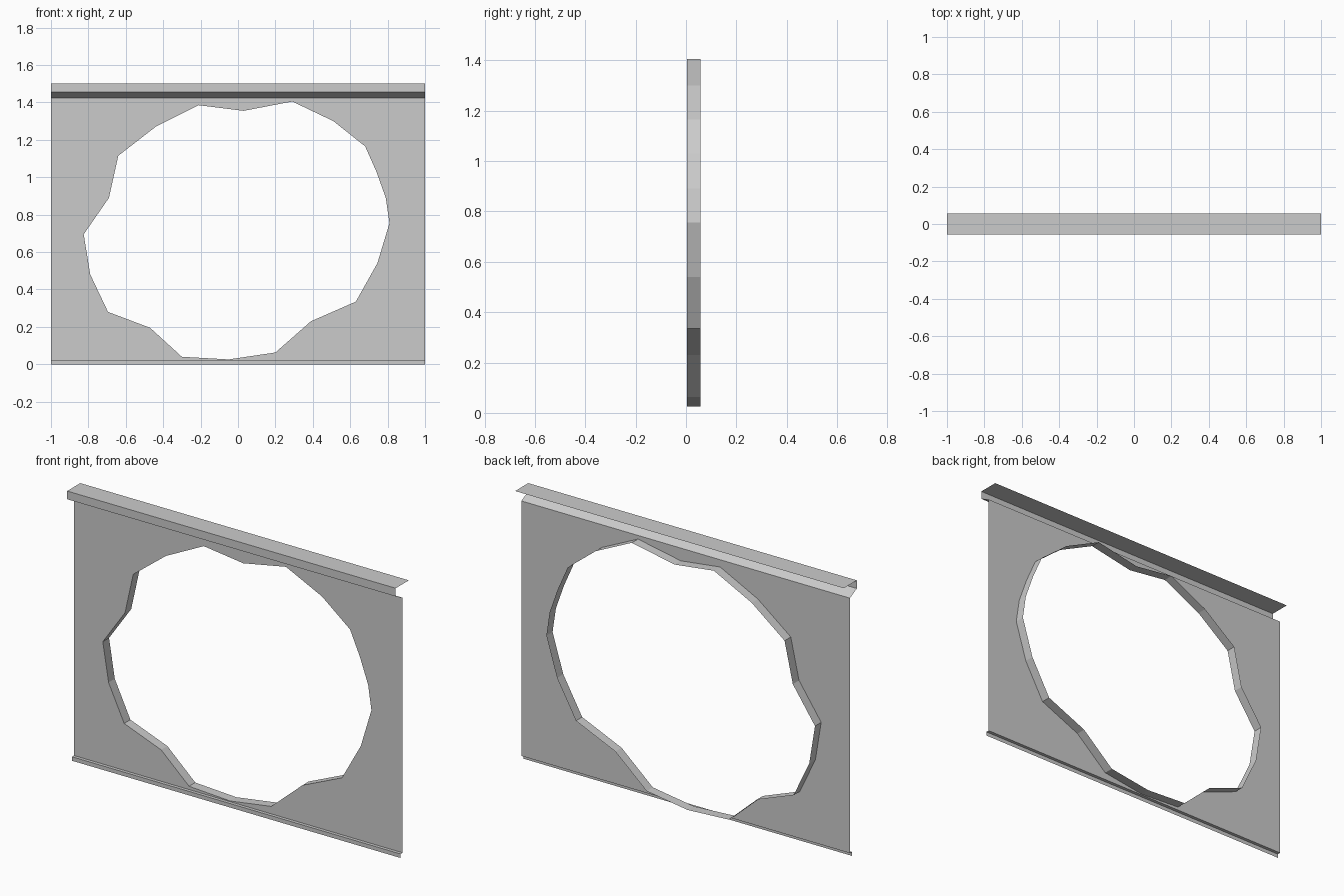
import bpy
import bmesh
from mathutils import Vector

default = bpy.data.objects.get("Cube")
if default:
    bpy.data.objects.remove(default, do_unlink=True)

HALF_WIDTH = 1.0
DEPTH = 0.057
SHEET_Y = 0.003
SHEET_BOTTOM = 0.022
SHEET_TOP = 1.425

# Single painted metal finish
metal = bpy.data.materials.new("plain_grey_metal")
colour = (0.6, 0.6, 0.6, 1)
metal.diffuse_color = colour
metal.use_nodes = True
shader = next(n for n in metal.node_tree.nodes if n.type == "BSDF_PRINCIPLED")
shader.inputs["Base Color"].default_value = colour


def finish(name, bm):
    """Turn a bmesh into a flat shaded object."""
    mesh = bpy.data.meshes.new(name)
    bm.to_mesh(mesh)
    bm.free()
    mesh.materials.append(metal)
    part = bpy.data.objects.new(name, mesh)
    bpy.context.collection.objects.link(part)
    return part


def add_loop(bm, outline, y):
    """Closed wire loop of (x, z) points at depth y."""
    verts = [bm.verts.new((x, y, z)) for x, z in outline]
    return [bm.edges.new((a, b)) for a, b in zip(verts, verts[1:] + verts[:1])]


def folded_strip(name, profile):
    """Sweep an open (y, z) profile across the full width."""
    bm = bmesh.new()
    verts = [bm.verts.new((-HALF_WIDTH, y, z)) for y, z in profile]
    edges = [bm.edges.new(pair) for pair in zip(verts, verts[1:])]
    swept = bmesh.ops.extrude_edge_only(bm, edges=edges)["geom"]
    moved = [g for g in swept if isinstance(g, bmesh.types.BMVert)]
    bmesh.ops.translate(bm, verts=moved, vec=(2 * HALF_WIDTH, 0, 0))
    bmesh.ops.recalc_face_normals(bm, faces=bm.faces)
    # Outer side of the fold faces forward
    if sum(f.normal.y * f.calc_area() for f in bm.faces) > 0:
        bmesh.ops.reverse_faces(bm, faces=bm.faces)
    return finish(name, bm)


# Irregular opening, clockwise from the upper left
opening = [
    (-0.21, 1.385), (0.03, 1.355), (0.29, 1.405), (0.51, 1.3), (0.68, 1.165),
    (0.74, 1.03), (0.79, 0.89), (0.81, 0.755), (0.745, 0.54), (0.63, 0.335),
    (0.39, 0.23), (0.2, 0.063), (-0.05, 0.026), (-0.3, 0.04), (-0.47, 0.195),
    (-0.695, 0.28), (-0.79, 0.48), (-0.825, 0.695), (-0.69, 0.89),
    (-0.64, 1.115), (-0.44, 1.27),
]

# Front sheet with the opening left empty
border = [(-HALF_WIDTH, SHEET_BOTTOM), (HALF_WIDTH, SHEET_BOTTOM),
          (HALF_WIDTH, SHEET_TOP), (-HALF_WIDTH, SHEET_TOP)]
bm = bmesh.new()
wires = add_loop(bm, border, SHEET_Y) + add_loop(bm, opening, SHEET_Y)
bmesh.ops.triangle_fill(bm, edges=wires, use_beauty=True, normal=Vector((0, -1, 0)))
bm.normal_update()
bmesh.ops.reverse_faces(bm, faces=[f for f in bm.faces if f.normal.y > 0])
finish("wall_sheet", bm)

# Rim running backwards from the edge of the opening
bm = bmesh.new()
wires = add_loop(bm, opening, SHEET_Y)
swept = bmesh.ops.extrude_edge_only(bm, edges=wires)["geom"]
moved = [g for g in swept if isinstance(g, bmesh.types.BMVert)]
bmesh.ops.translate(bm, verts=moved, vec=(0, DEPTH - SHEET_Y, 0))
bmesh.ops.recalc_face_normals(bm, faces=bm.faces)
# Faces look in towards the opening
middle = Vector((0, 0, SHEET_TOP / 2))
if sum(f.normal.dot(f.calc_center_median() - middle) for f in bm.faces) > 0:
    bmesh.ops.reverse_faces(bm, faces=bm.faces)
finish("opening_rim", bm)

# Top moulding: sloped underside, front lip and flat cap
folded_strip("top_moulding", [
    (SHEET_Y, SHEET_TOP), (-DEPTH, 1.455), (-DEPTH, 1.5), (DEPTH, 1.5)])

# Bottom moulding: small step and front lip
folded_strip("bottom_moulding", [
    (SHEET_Y, SHEET_BOTTOM), (-0.015, SHEET_BOTTOM), (-0.015, 0)])
